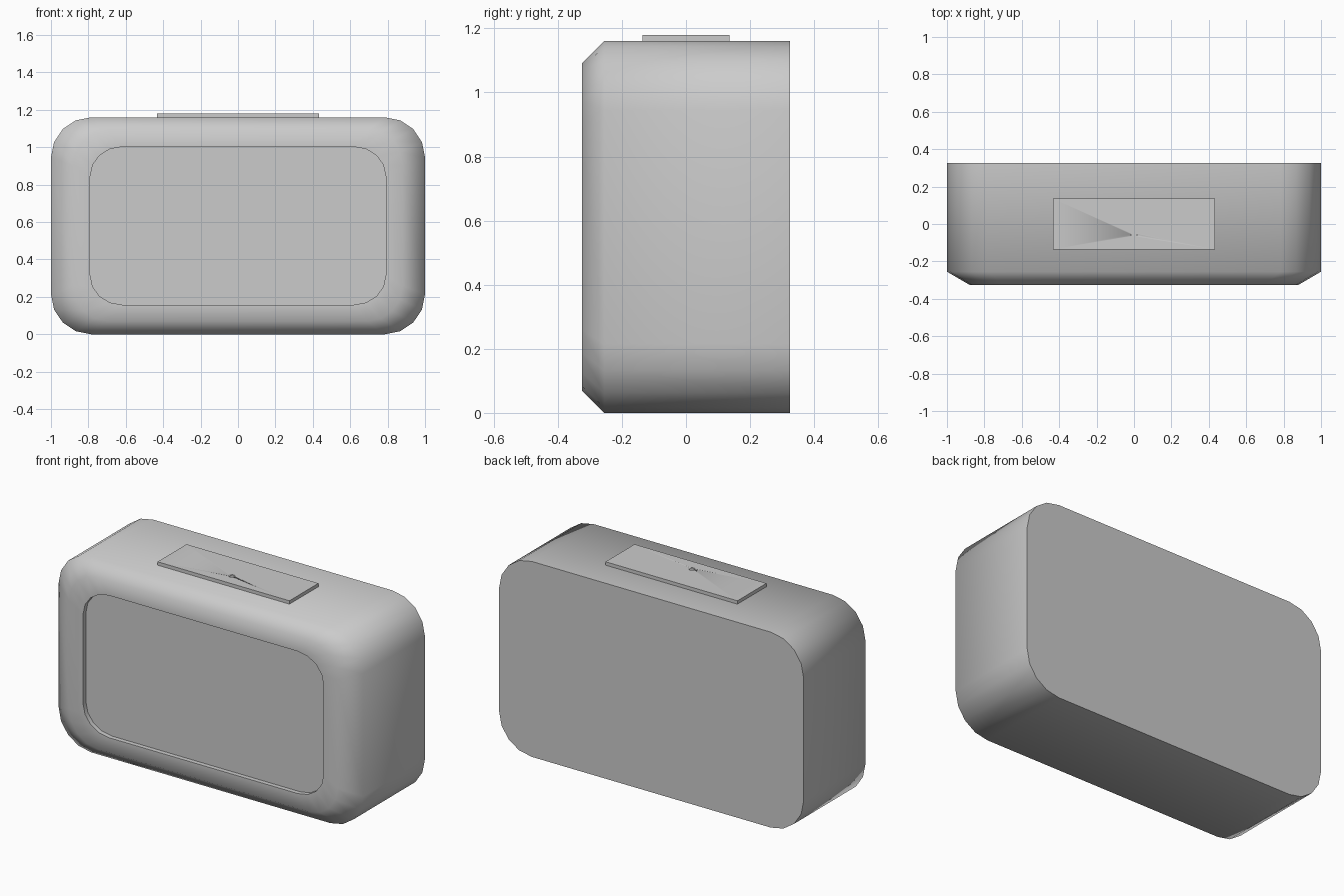
import bpy, bmesh
from math import pi, cos, sin, radians

if "Cube" in bpy.data.objects:
    bpy.data.objects.remove(bpy.data.objects["Cube"])

CZ = 0.58          # body centre height
R = 0.215          # corner radius


def outline(sx, sz):
    """Rounded rectangle in x/z, four segments per corner, scaled about its centre."""
    pts = []
    for k, (cx, cz) in enumerate([(1, 1), (-1, 1), (-1, -1), (1, -1)]):
        for i in range(5):
            a = k * pi / 2 + i * pi / 8
            x = cx * (1 - R) + R * cos(a)
            z = cz * (CZ - R) + R * sin(a)
            pts.append((x * sx, CZ + z * sz))
    return pts


def finish(name, bm, angle):
    bmesh.ops.recalc_face_normals(bm, faces=bm.faces)
    me = bpy.data.meshes.new(name)
    bm.to_mesh(me)
    bm.free()
    ob = bpy.data.objects.new(name, me)
    bpy.context.collection.objects.link(ob)
    bpy.ops.object.select_all(action='DESELECT')
    ob.select_set(True)
    bpy.context.view_layer.objects.active = ob
    bpy.ops.object.shade_smooth_by_angle(angle=radians(angle))
    return ob


# Body: loops from back to front, then the recessed face panel
bm = bmesh.new()
loops = []
for y, sx, sz in [(0.325, 1, 1), (-0.255, 1, 1), (-0.325, 0.88, 0.88),
                  (-0.325, 0.79, 0.728), (-0.298, 0.79, 0.728)]:
    loops.append([bm.verts.new((x, y, z)) for x, z in outline(sx, sz)])
for a, b in zip(loops, loops[1:]):
    n = len(a)
    for i in range(n):
        j = (i + 1) % n
        bm.faces.new((a[i], a[j], b[j], b[i]))
bm.faces.new(loops[0])
bm.faces.new(loops[-1])
finish("clock_body", bm, 65)

# Top button plate
bm = bmesh.new()
bmesh.ops.create_cube(bm, size=1)
for v in bm.verts:
    v.co = (v.co.x * 0.866, v.co.y * 0.272, 1.165 + v.co.z * 0.03)
plate = finish("top_button", bm, 30)

# Small pinhole sunk into the plate
bm = bmesh.new()
bmesh.ops.create_cone(bm, cap_ends=True, segments=16, radius1=0.017,
                      radius2=0.017, depth=0.02)
bmesh.ops.translate(bm, verts=bm.verts, vec=(0, -0.055, 1.182))
cutter = finish("pinhole_cutter", bm, 30)
cutter.hide_render = True
cutter.hide_set(True)
mod = plate.modifiers.new("pinhole", 'BOOLEAN')
mod.operation = 'DIFFERENCE'
mod.solver = 'EXACT'
mod.object = cutter
